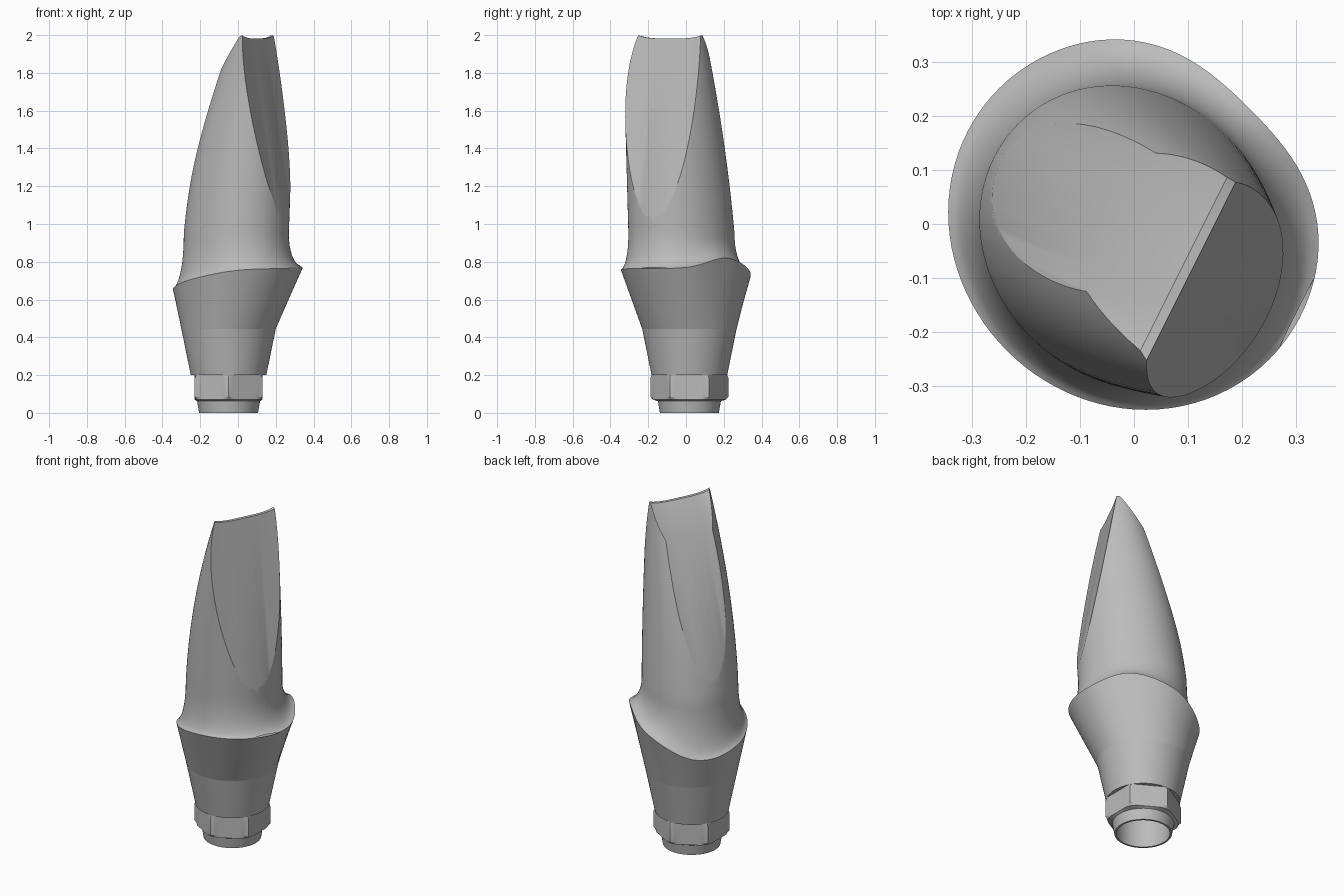
import bpy, bmesh, math
from math import sin, cos, radians, tau
from mathutils import Vector

N = 96
AXIS = (-0.05, 0.018)          # centre of the round lower section

cube = bpy.data.objects.get("Cube")
if cube:
    bpy.data.objects.remove(cube, do_unlink=True)

metal = bpy.data.materials.new("satin_grey_metal")
metal.use_nodes = True
metal.diffuse_color = (0.5, 0.5, 0.5, 1)
metal.node_tree.nodes["Principled BSDF"].inputs["Base Color"].default_value = (0.5, 0.5, 0.5, 1)


def loft(rings, cap_start=False, cap_end=False):
    """Skin a list of rings; each ring is a function of angle giving a point."""
    bm = bmesh.new()
    rows = [[bm.verts.new(ring(tau * i / N)) for i in range(N)] for ring in rings]
    for low, high in zip(rows, rows[1:]):
        for i in range(N):
            j = (i + 1) % N
            bm.faces.new((low[i], low[j], high[j], high[i]))
    if cap_start:
        bm.faces.new(rows[0][::-1])
    if cap_end:
        bm.faces.new(rows[-1])
    return bm


def finish(bm, name, angle=30):
    mesh = bpy.data.meshes.new(name)
    bm.to_mesh(mesh)
    bm.free()
    mesh.materials.append(metal)
    obj = bpy.data.objects.new(name, mesh)
    bpy.context.collection.objects.link(obj)
    bpy.ops.object.select_all(action='DESELECT')
    obj.select_set(True)
    bpy.context.view_layer.objects.active = obj
    bpy.ops.object.shade_smooth_by_angle(angle=radians(angle))


def circle(r, z):
    return lambda t: Vector((AXIS[0] + r * cos(t), AXIS[1] + r * sin(t), z))


def hexagon(limit, z):
    def point(t):
        off = (t + tau / 12) % (tau / 6) - tau / 12
        return circle(min(0.179 / cos(off), limit), z)(t)
    return point


# Wavy margin: height at every eighth of a turn, smoothly joined
HEIGHTS = [0.77, 0.82, 0.745, 0.635, 0.66, 0.71, 0.755, 0.765]


def margin(t):
    k = int(t / tau * 8 + 1e-6)
    f = t / tau * 8 - k
    a, b, c, d = (HEIGHTS[(k + i) % 8] for i in (-1, 0, 1, 2))
    z = b + 0.5 * f * (c - a + f * (2 * a - 5 * b + 4 * c - d + f * (3 * (b - c) + d - a)))
    r = 0.344 - 0.011 * sin(2 * t) - 0.03 * max(0, cos(t - tau / 8)) ** 6
    return Vector((r * cos(t), r * sin(t), z))


def post_ring(z):
    """Rounded outline of the post, leaning and narrowing with height."""
    s = z - 0.95
    x0, x1 = -0.285 + 0.09 * s + 0.15 * s * s, 0.267 + 0.04 * s - 0.015 * s * s
    y0, y1 = -0.303 - 0.028 * s, 0.255 - 0.09 * s - 0.055 * s * s

    def point(t):
        k = 1 - 0.06 * sin(2 * t)
        return Vector(((x0 + x1) / 2 + k * (x1 - x0) / 2 * cos(t),
                       (y0 + y1) / 2 + k * (y1 - y0) / 2 * sin(t), z))
    return point


def shoulder_ring(s):
    def point(t):
        edge, foot = margin(t), post_ring(0.95)(t)
        p = edge.lerp(foot, 1 - (1 - s) ** 2)
        p.z = edge.z + (foot.z - edge.z) * s ** 1.5
        return p
    return point


# Hollow ring at the foot
finish(loft([circle(0.145, 0.3), circle(0.145, 0), circle(0.156, 0),
             circle(0.168, 0.07)], cap_start=True), "foot_ring")

# Chamfered hexagonal connector
finish(loft([circle(0.166, 0.062), hexagon(0.192, 0.07), hexagon(1, 0.085),
             hexagon(1, 0.185), hexagon(0.199, 0.2)]), "hex_connector", 20)

# Tapered neck
finish(loft([circle(0.15, 0.2), circle(0.2, 0.2), circle(0.25, 0.445)]), "neck")

# Flared collar up to the margin
finish(loft([circle(0.25, 0.445),
             lambda t: circle(0.25, 0.445)(t).lerp(margin(t), 0.5), margin]), "collar")

# Shoulder and post in one skin
bm = loft([shoulder_ring(i / 10) for i in range(10)]
          + [post_ring(0.95 + 1.05 * i / 24) for i in range(25)], cap_end=True)

ACROSS = Vector((0.894, -0.447, 0))    # faces the large flat
ALONG = Vector((0.447, 0.894, 0))      # runs along the top ridge


def shave(offset, z, side, slope):
    """Cut the post flat along a leaning plane and close the cut."""
    res = bmesh.ops.bisect_plane(
        bm, geom=bm.verts[:] + bm.edges[:] + bm.faces[:], dist=1e-5,
        plane_co=ACROSS * offset + Vector((0, 0, z)),
        plane_no=ACROSS * side + Vector((0, 0, slope)), clear_outer=True)
    edges = [e for e in res["geom_cut"] if isinstance(e, bmesh.types.BMEdge) and e.is_boundary]
    bmesh.ops.holes_fill(bm, edges=edges, sides=0)


shave(0.134, 2.0, 1, 0.17)       # large flat
shave(-0.03, 1.8, -1, 0.33)      # long sloping back
shave(0.10, 1.98, -1, 0.78)      # bevel up to the ridge

# Sagging ridge between the two end tips
for i in range(9):
    bmesh.ops.bisect_plane(bm, geom=bm.verts[:] + bm.edges[:] + bm.faces[:], dist=1e-5,
                           plane_co=ALONG * (-0.19 + 0.04 * i), plane_no=ALONG)
for v in bm.verts:
    if v.co.z > 1.995:
        t = min(1, abs(v.co.dot(ALONG) + 0.03) / 0.19)
        v.co.z -= 0.018 * (1 - t ** 4)
bmesh.ops.recalc_face_normals(bm, faces=bm.faces[:])
finish(bm, "post", 25)
